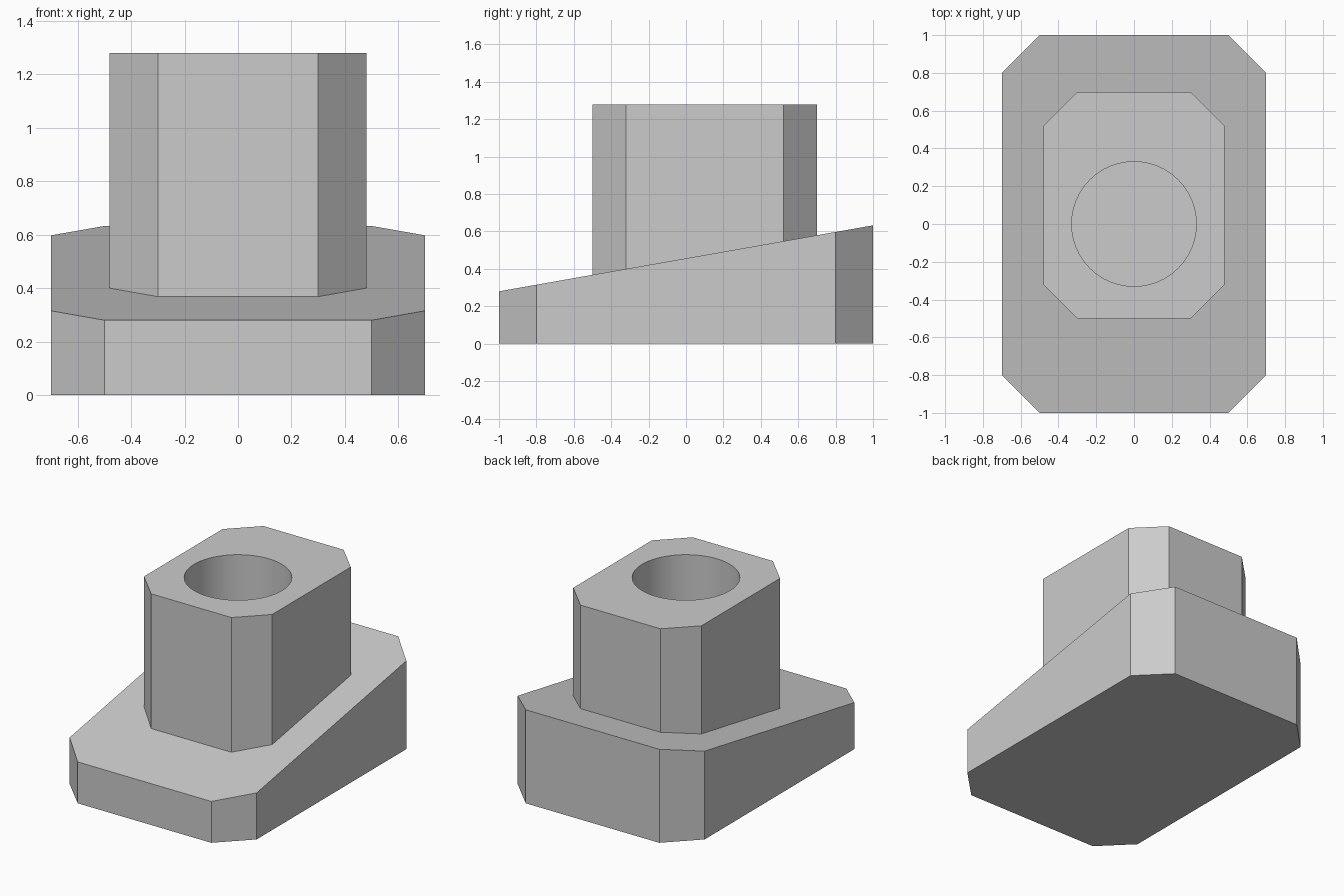
import bpy, bmesh, math

if "Cube" in bpy.data.objects:
    bpy.data.objects.remove(bpy.data.objects["Cube"])

SLOPE = math.tan(math.radians(10))

grey = bpy.data.materials.new("plain_grey")
grey.diffuse_color = (0.6, 0.6, 0.6, 1)
grey.use_nodes = True
grey.node_tree.nodes["Principled BSDF"].inputs["Base Color"].default_value = grey.diffuse_color


def chamfered_prism(name, half_x, y0, y1, cut, z0, top):
    """Rectangle with cut corners, extruded from z0 up to top(y)."""
    outline = [(-half_x + cut, y0), (half_x - cut, y0), (half_x, y0 + cut), (half_x, y1 - cut),
               (half_x - cut, y1), (-half_x + cut, y1), (-half_x, y1 - cut), (-half_x, y0 + cut)]
    bm = bmesh.new()
    low = [bm.verts.new((x, y, z0)) for x, y in outline]
    high = [bm.verts.new((x, y, top(y))) for x, y in outline]
    bm.faces.new(low[::-1])
    bm.faces.new(high)
    for i in range(8):
        j = (i + 1) % 8
        bm.faces.new((low[i], low[j], high[j], high[i]))
    mesh = bpy.data.meshes.new(name)
    bm.to_mesh(mesh)
    bm.free()
    obj = bpy.data.objects.new(name, mesh)
    bpy.context.collection.objects.link(obj)
    mesh.materials.append(grey)
    return obj


def combine(target, tool, operation):
    """Apply a boolean, then remove the tool object."""
    bpy.context.view_layer.objects.active = target
    mod = target.modifiers.new(operation.lower(), 'BOOLEAN')
    mod.operation, mod.solver, mod.object = operation, 'EXACT', tool
    bpy.ops.object.modifier_apply(modifier=mod.name)
    bpy.data.objects.remove(tool)


# Base with sloping top
body = chamfered_prism("socket_block", 0.7, -1, 1, 0.2, 0, lambda y: 0.28 + (y + 1) * SLOPE)

# Upright boss, rooted inside the base
boss = chamfered_prism("boss", 0.48, -0.5, 0.7, 0.18, 0.2, lambda y: 1.28)
combine(body, boss, 'UNION')

# Blind round bore from the top of the boss
bpy.ops.mesh.primitive_cylinder_add(vertices=64, radius=0.33, depth=1.0, location=(0, 0, 0.9))
bore = bpy.context.object
bore.name = "bore_cutter"
bore.hide_render = True
bore.data.materials.append(grey)
combine(body, bore, 'DIFFERENCE')

# Smooth bore wall, sharp block edges
bpy.ops.object.select_all(action='DESELECT')
body.select_set(True)
bpy.context.view_layer.objects.active = body
bpy.ops.object.shade_smooth_by_angle(angle=math.radians(30))
